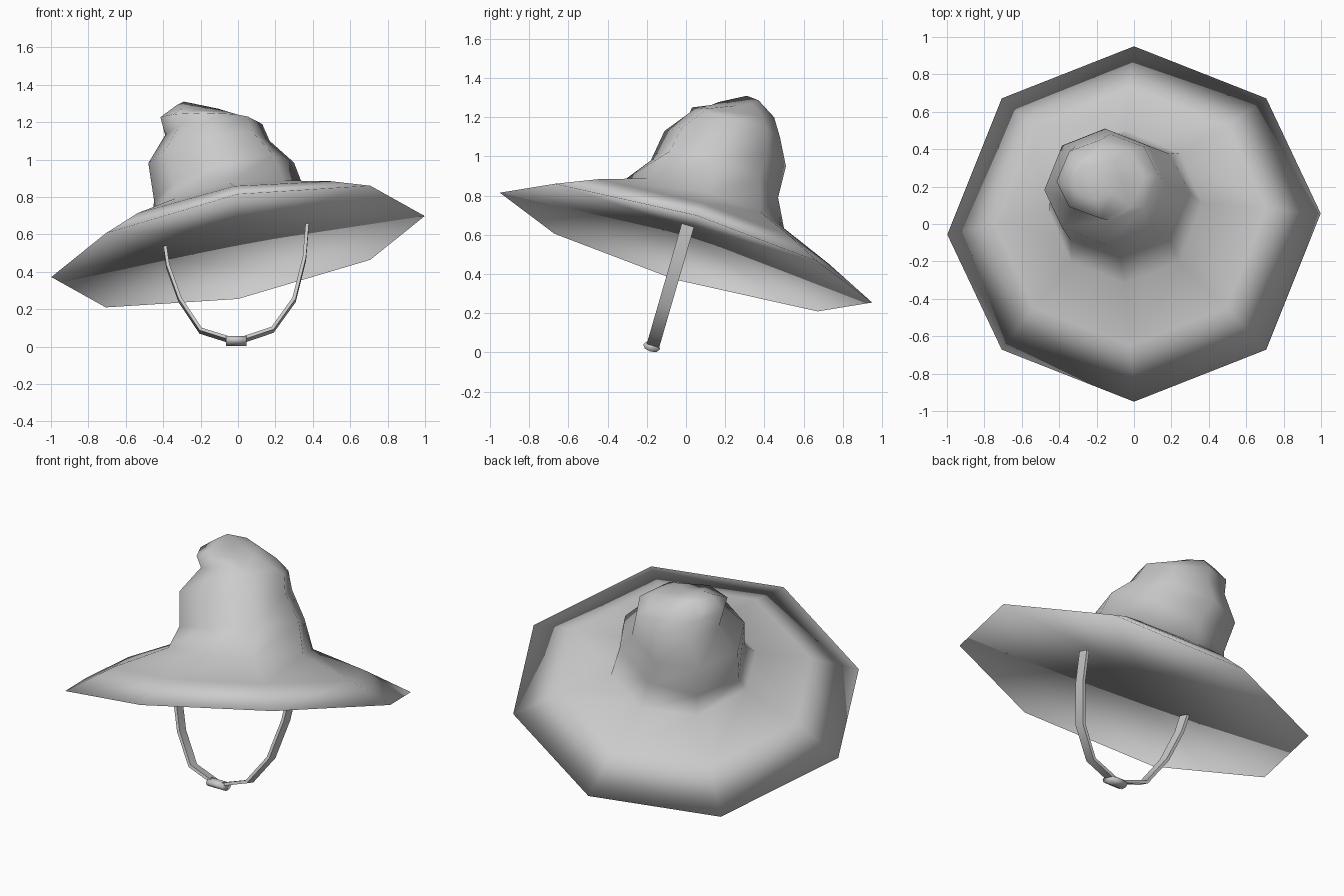
import bpy, bmesh, math
from mathutils import Vector, Matrix

if "Cube" in bpy.data.objects:
    bpy.data.objects.remove(bpy.data.objects["Cube"], do_unlink=True)

grey = bpy.data.materials.new("soft grey")
grey.use_nodes = True
grey.diffuse_color = (0.6, 0.6, 0.6, 1)
grey.node_tree.nodes["Principled BSDF"].inputs["Base Color"].default_value = (0.6, 0.6, 0.6, 1)


def finish(name, bm, smooth=True):
    bmesh.ops.recalc_face_normals(bm, faces=bm.faces)
    mesh = bpy.data.meshes.new(name)
    bm.to_mesh(mesh)
    bm.free()
    mesh.materials.append(grey)
    for p in mesh.polygons:
        p.use_smooth = smooth
    obj = bpy.data.objects.new(name, mesh)
    bpy.context.collection.objects.link(obj)
    return obj


def bridge(bm, a, b):
    n = len(a)
    return [bm.faces.new((a[i], a[(i + 1) % n], b[(i + 1) % n], b[i])) for i in range(n)]


def fan(bm, ring, tip):
    v = bm.verts.new(tip)
    for i in range(len(ring)):
        bm.faces.new((ring[i], ring[(i + 1) % len(ring)], v))


# Hat: tilted eight-sided rings, each (centre, x radius, y radius, x slope, y slope)
SIDES = 8
RINGS = [
    ((0, 0, .535), 1, .95, .18, -.295),
    ((-.02, .04, .655), .73, .69, .165, -.295),
    ((-.045, .09, .755), .41, .41, .165, -.295),
    ((-.075, .145, .885), .375, .325, .28, -.29),
    ((-.155, .2, 1.04), .325, .31, .2, -.29),
    ((-.13, .25, 1.16), .26, .23, .13, -.28),
    ((-.18, .24, 1.225), .235, .21, 0, -.12),
    ((-.2, .25, 1.275), .13, .12, -.12, .1),
]
bm = bmesh.new()
loops = []
for (cx, cy, cz), rx, ry, sx, sy in RINGS:
    loop = []
    for i in range(SIDES):
        a = math.tau * i / SIDES + (math.radians(3.4) if i % 4 == 0 else 0)
        dx, dy = rx * math.cos(a), ry * math.sin(a)
        if i % 4 == 2:
            dx = 0
        loop.append(bm.verts.new((cx + dx, cy + dy, cz + sx * dx + sy * dy)))
    loops.append(loop)
for a, b in zip(loops, loops[1:]):
    bridge(bm, a, b)
fan(bm, loops[-1], (-.29, .31, 1.31))      # crooked tip
fan(bm, loops[0], (-.015, .03, .63))       # shallow underside
finish("hat", bm)

# Chin strap: flat band lying in one leaning plane
WIDE = Vector((0, .96, -.28))


def strap(name, path):
    pts = [Vector((x, -.17 + .29 * (z - .03), z)) for x, z in path]
    bm = bmesh.new()
    rings = []
    for i, p in enumerate(pts):
        t = (pts[min(i + 1, len(pts) - 1)] - pts[max(i - 1, 0)]).normalized()
        n = t.cross(WIDE).normalized()
        rings.append([bm.verts.new(p + WIDE * u * .033 + n * v * .009)
                      for u, v in ((-1, -1), (1, -1), (1, 1), (-1, 1))])
    for a, b in zip(rings, rings[1:]):
        bridge(bm, a, b)
    bm.faces.new(rings[0])
    bm.faces.new(rings[-1])
    obj = finish(name, bm)
    bpy.context.view_layer.objects.active = obj
    obj.select_set(True)
    bpy.ops.object.shade_smooth_by_angle(angle=math.radians(50))
    obj.select_set(False)


strap("left_strap", [(.37, .65), (.355, .47), (.3, .25), (.185, .09), (.02, .035)])
strap("right_strap", [(-.39, .53), (-.375, .43), (-.31, .25), (-.2, .085), (-.04, .035)])

# Clasp: flattened barrel joining the straps
bm = bmesh.new()
bmesh.ops.create_cone(bm, cap_ends=True, segments=8, radius1=1, radius2=1, depth=1)
bmesh.ops.transform(bm, verts=bm.verts, matrix=Matrix.Translation((-.01, -.175, .029))
                    @ Matrix.Rotation(math.radians(-16), 4, 'X')
                    @ Matrix.Diagonal((.11, .045, .026, 1))
                    @ Matrix.Rotation(math.radians(90), 4, 'Y'))
finish("clasp", bm)
